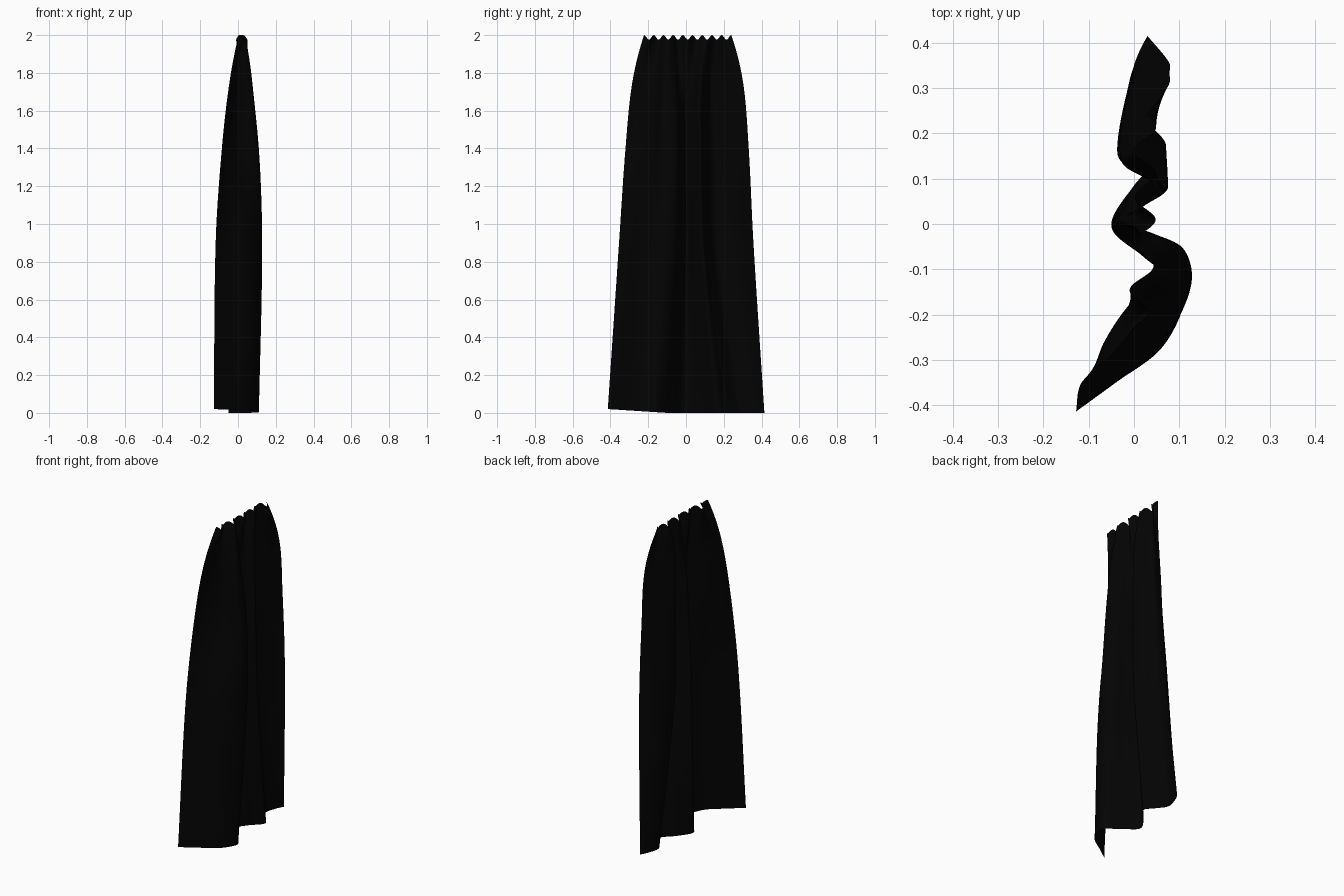
import bpy, bmesh, math

if "Cube" in bpy.data.objects:
    bpy.data.objects.remove(bpy.data.objects["Cube"])

# Plan-view fold curves of the cloth at five heights (matching points on each fold)
PROFILES = [
    (0.0, [(-.128, -.414), (-.04, -.35), (.06, -.275), (.11, -.175), (.085, -.125), (.018, -.07), (-.05, -.005),
           (0, .085), (.07, .165), (.035, .22), (-.01, .285), (0, .35), (.03, .415)]),
    (0.9, [(-.118, -.354), (-.04, -.29), (.06, -.23), (.125, -.135), (.108, -.06), (.03, -.03), (-.045, .005),
           (.02, .045), (.075, .085), (.03, .115), (-.034, .162), (-.01, .27), (.077, .357)]),
    (1.4, [(-.085, -.32), (-.065, -.26), (0, -.18), (.1, -.13), (.1, -.055), (.04, -.02), (-.02, 0),
           (.02, .04), (.07, .075), (.03, .1), (-.033, .15), (.005, .23), (.078, .332)]),
    (1.75, [(-.045, -.284), (-.035, -.23), (.01, -.16), (.065, -.12), (.055, -.06), (.02, -.03), (0, 0),
            (.02, .035), (.06, .07), (.03, .1), (-.015, .14), (.02, .22), (.074, .302)]),
    (2.0, [(.025 - .022 * (1 - i / 12) ** 4, -.222 + .462 * i / 12) for i in range(13)]),
]


def smooth_at(knots, vals, t):
    """Cubic Hermite interpolation of 2D points through uneven knots."""
    n = len(knots)
    i = 0
    while i < n - 2 and t > knots[i + 1]:
        i += 1

    def secant(a, b, c):
        return (vals[b][c] - vals[a][c]) / (knots[b] - knots[a])

    def slope(k, c):
        if k == 0:
            return secant(0, 1, c)
        if k == n - 1:
            return 2 * secant(n - 2, n - 1, c) - secant(n - 3, n - 1, c)
        return secant(k - 1, k + 1, c)

    h = knots[i + 1] - knots[i]
    s = (t - knots[i]) / h
    return [(2*s**3 - 3*s*s + 1) * vals[i][c] + (s**3 - 2*s*s + s) * h * slope(i, c)
            + (3*s*s - 2*s**3) * vals[i + 1][c] + (s**3 - s*s) * h * slope(i + 1, c) for c in (0, 1)]


COLS, ROWS, PLEATS = 144, 64, 4.5
heights = [p[0] for p in PROFILES]
bm = bmesh.new()
grid = []
for r in range(ROWS + 1):
    z = 2 * (r / ROWS) ** 0.8
    gather = max(0, (z - 1.4) / 0.6) ** 2
    row = []
    for c in range(COLS + 1):
        u = c / COLS
        column = [smooth_at(list(range(13)), pts, u * 12) for _, pts in PROFILES]
        x, y = smooth_at(heights, column, z)
        # tight pleats at the gathered heading, with a scalloped top edge
        phase = 2 * math.pi * PLEATS * u
        x += 0.024 * gather * math.sin(phase)
        z_top = 1.988 + 0.012 * math.cos(2 * phase)
        lift = 0.02 * max(0, -y - .1) / 0.31 * (1 - z / 2)
        zz = z + lift - (2 - z_top) * max(0, (z - 1.8) / 0.2)
        row.append(bm.verts.new((x, y, zz)))
    grid.append(row)
for a, b in zip(grid, grid[1:]):
    for c in range(COLS):
        bm.faces.new((a[c], a[c + 1], b[c + 1], b[c]))

# Curtain cloth
mesh = bpy.data.meshes.new("curtain")
bm.to_mesh(mesh)
bm.free()
for f in mesh.polygons:
    f.use_smooth = True
curtain = bpy.data.objects.new("curtain", mesh)
bpy.context.collection.objects.link(curtain)

# Black fabric
fabric = bpy.data.materials.new("black_fabric")
fabric.diffuse_color = (0.001, 0.001, 0.001, 1)
fabric.use_nodes = True
fabric.node_tree.nodes["Principled BSDF"].inputs["Base Color"].default_value = fabric.diffuse_color
mesh.materials.append(fabric)
